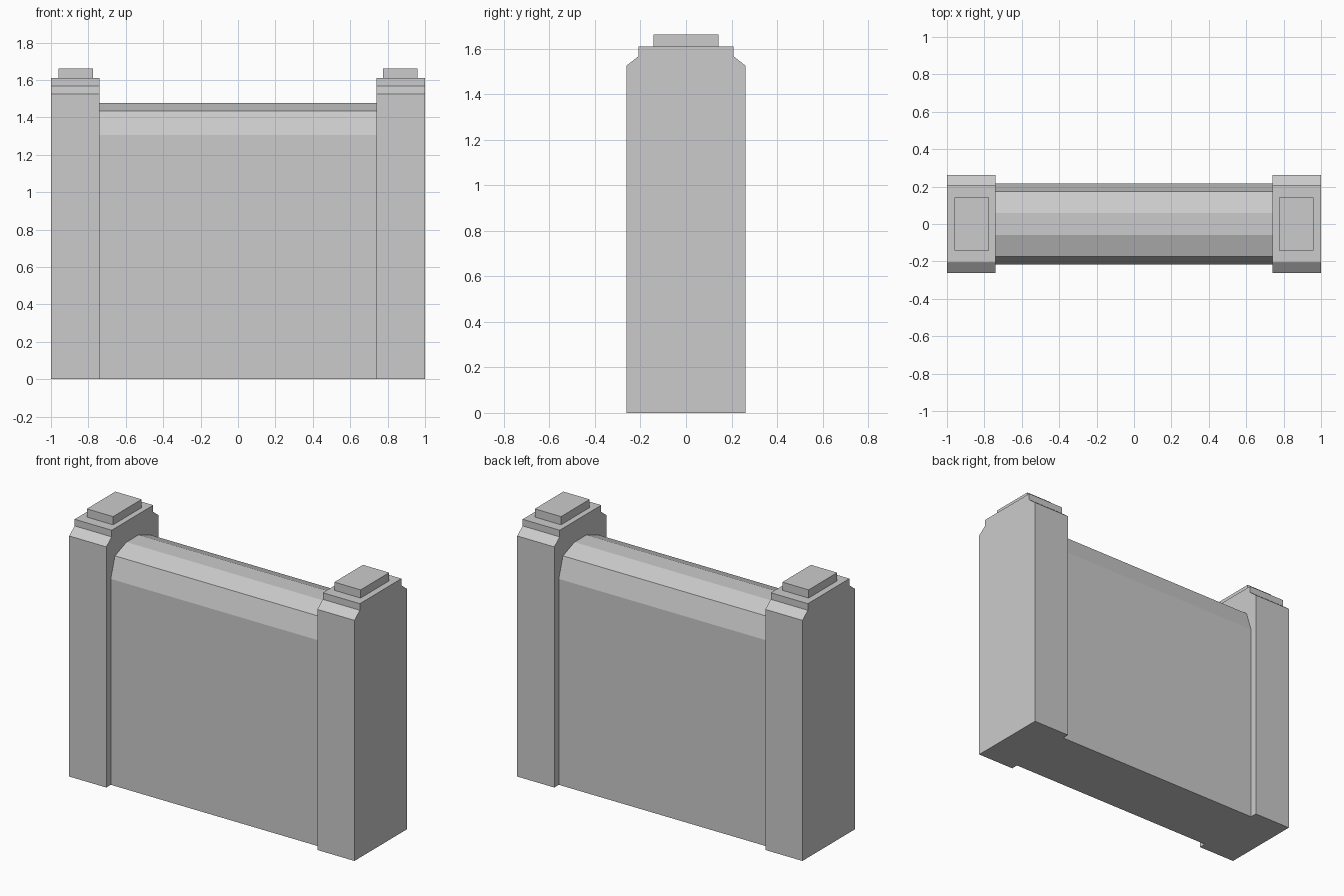
import bpy
import bmesh

cube = bpy.data.objects.get("Cube")
if cube:
    bpy.data.objects.remove(cube, do_unlink=True)

stone = bpy.data.materials.new("grey stone")
stone.use_nodes = True
GREY = (0.6, 0.6, 0.6, 1)
stone.diffuse_color = GREY
stone.node_tree.nodes["Principled BSDF"].inputs["Base Color"].default_value = GREY


def extrude_profile(name, half_profile, x0, x1):
    """Mirror a (y, z) half profile front to back and extrude it along x."""
    outline = half_profile + [(-y, z) for y, z in reversed(half_profile)]
    bm = bmesh.new()
    face = bm.faces.new([bm.verts.new((x0, y, z)) for y, z in outline])
    side = bmesh.ops.extrude_face_region(bm, geom=[face])["geom"]
    verts = [v for v in side if isinstance(v, bmesh.types.BMVert)]
    bmesh.ops.translate(bm, verts=verts, vec=(x1 - x0, 0, 0))
    bmesh.ops.recalc_face_normals(bm, faces=bm.faces)
    mesh = bpy.data.meshes.new(name)
    bm.to_mesh(mesh)
    bm.free()
    mesh.materials.append(stone)
    obj = bpy.data.objects.new(name, mesh)
    bpy.context.collection.objects.link(obj)
    return obj


# Wall panel with a faceted, rounded top
wall = [(0.217, 0), (0.217, 1.305), (0.175, 1.435), (0.06, 1.478)]
extrude_profile("wall_panel", wall, -0.74, 0.74)

# End pillars, chamfered front and back, each with a small cap block
pillar = [(0.262, 0), (0.262, 1.525), (0.208, 1.568), (0.208, 1.61)]
cap = [(0.143, 1.61), (0.143, 1.662)]
for label, s in (("left", 1), ("right", -1)):
    extrude_profile(label + "_pillar", pillar, s * 0.74, s * 1.0)
    extrude_profile(label + "_pillar_cap", cap, s * 0.776, s * 0.96)
